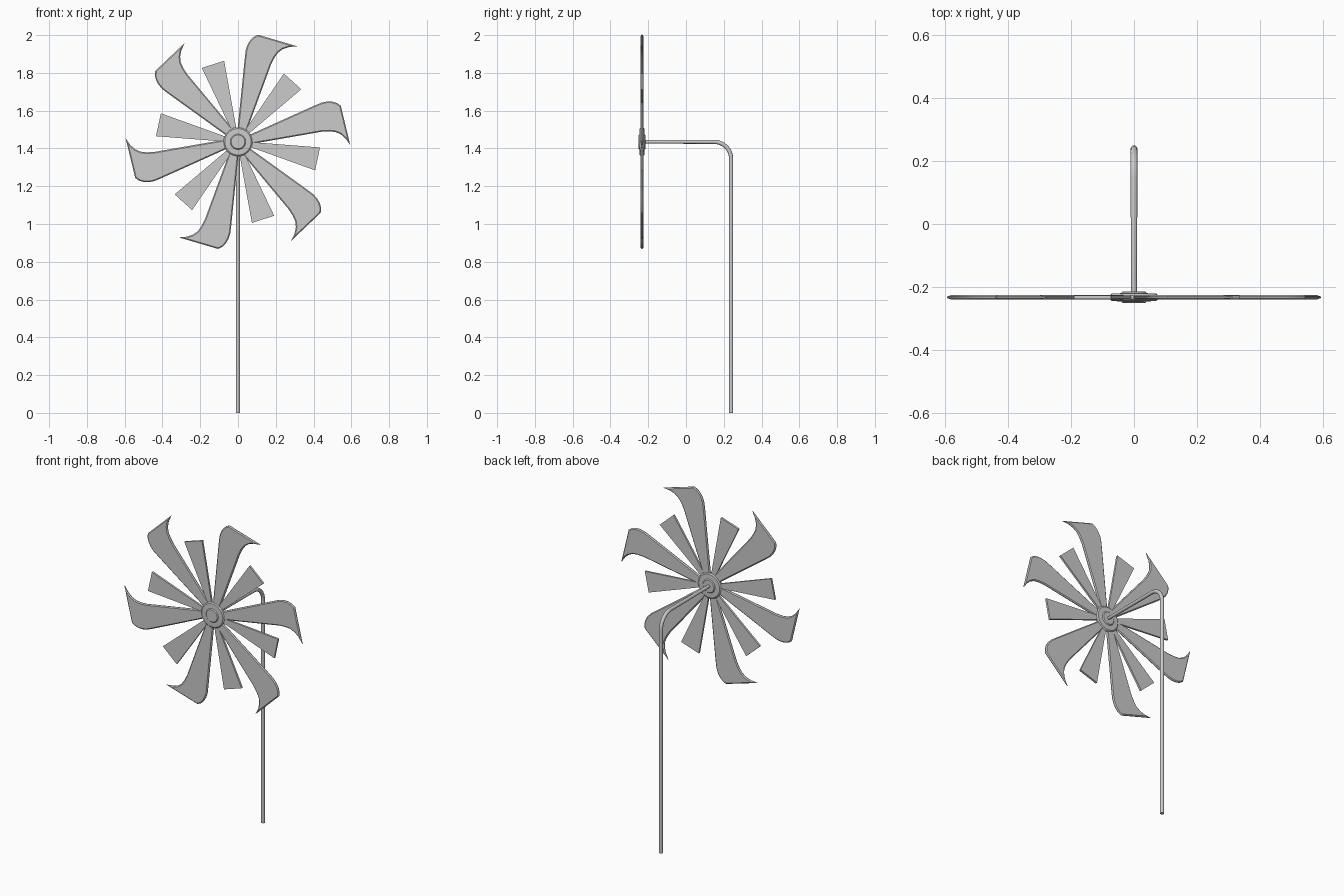
import bpy, bmesh, math
from mathutils import Matrix, Vector

if "Cube" in bpy.data.objects:
    bpy.data.objects.remove(bpy.data.objects["Cube"])

CENTRE = Vector((0, -0.233, 1.435))


def make_object(name, bm, angle=30):
    bmesh.ops.recalc_face_normals(bm, faces=bm.faces)
    me = bpy.data.meshes.new(name)
    bm.to_mesh(me)
    bm.free()
    ob = bpy.data.objects.new(name, me)
    bpy.context.collection.objects.link(ob)
    bpy.ops.object.select_all(action='DESELECT')
    ob.select_set(True)
    bpy.context.view_layer.objects.active = ob
    bpy.ops.object.shade_smooth_by_angle(angle=math.radians(angle))
    return ob


def make_blade(name, outline, half, turn, inset=0, rise=0):
    """Flat blade in the XZ plane, optionally with a chamfered rim."""
    bm = bmesh.new()
    front = bm.faces.new([bm.verts.new((x, -half, z)) for x, z in outline])
    ext = bmesh.ops.extrude_face_region(bm, geom=[front], use_keep_orig=True)
    verts = [g for g in ext['geom'] if isinstance(g, bmesh.types.BMVert)]
    back = [g for g in ext['geom'] if isinstance(g, bmesh.types.BMFace)][0]
    bmesh.ops.translate(bm, verts=verts, vec=(0, 2 * half, 0))
    bmesh.ops.recalc_face_normals(bm, faces=bm.faces)
    if inset:
        for f in (front, back):
            bmesh.ops.inset_region(bm, faces=[f], thickness=inset, depth=rise,
                                   use_even_offset=True)
    ob = make_object(name, bm, 20)
    ob.matrix_world = Matrix.Translation(CENTRE) @ Matrix.Rotation(turn, 4, 'Y')


# Six hooked large blades and six short paddles between them
large = [(-0.004, 0.05), (0.036, 0.445), (0.041, 0.485), (0.050, 0.513),
         (0.064, 0.537), (0.083, 0.556), (0.106, 0.567), (0.313, 0.506),
         (0.270, 0.502), (0.238, 0.491), (0.213, 0.473), (0.194, 0.447),
         (0.175, 0.410), (0.043, 0.05)]
small = [(-0.012, 0.06), (-0.062, 0.431), (0.062, 0.431), (0.012, 0.06)]
for i in range(6):
    turn = i * math.pi / 3
    make_blade(f"large_blade_{i + 1}", large, 0.002, turn, 0.006, 0.005)
    make_blade(f"small_blade_{i + 1}", small, 0.006, turn - math.radians(17.9))

# Turned hub with a raised middle on both sides
half_profile = [(0, 0.018), (0.036, 0.018), (0.041, 0.013), (0.070, 0.012), (0.077, 0.006)]
profile = half_profile + [(r, -y) for r, y in reversed(half_profile)]
bm = bmesh.new()
vs = [bm.verts.new((r, y, 0)) for r, y in profile]
es = [bm.edges.new(p) for p in zip(vs, vs[1:])]
bmesh.ops.spin(bm, geom=vs + es, cent=(0, 0, 0), axis=(0, 1, 0),
               angle=2 * math.pi, steps=32)
bmesh.ops.remove_doubles(bm, verts=bm.verts, dist=1e-5)
make_object("hub", bm).location = CENTRE

# Bent rod: upright pole curving forward into the axle
R, PY = 0.09, 0.239
path = [(PY, 0, 0.011), (PY, 0.7, 0.011)]
for k in range(9):
    a = k * math.pi / 16
    path.append((PY - R + R * math.cos(a), CENTRE.z - R + R * math.sin(a), 0.011))
path.append((CENTRE.y, CENTRE.z, 0.009))
cu = bpy.data.curves.new("bent_pole", 'CURVE')
cu.dimensions = '3D'
cu.bevel_depth = 1.0
cu.bevel_resolution = 4
cu.use_fill_caps = True
sp = cu.splines.new('POLY')
sp.points.add(len(path) - 1)
for p, (y, z, r) in zip(sp.points, path):
    p.co = (0, y, z, 1)
    p.radius = r
sp.use_smooth = True
pole = bpy.data.objects.new("bent_pole", cu)
bpy.context.collection.objects.link(pole)
